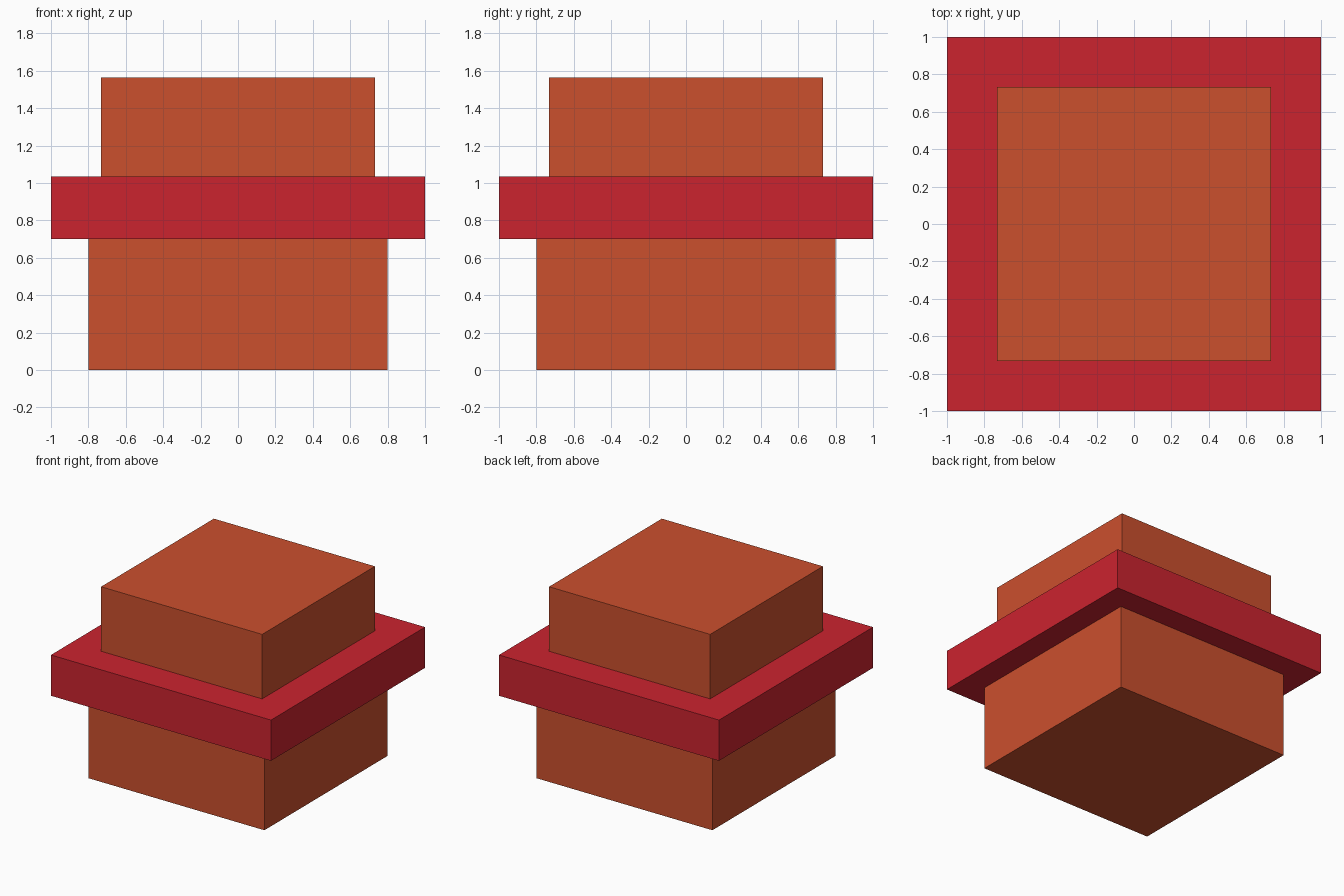
import bpy

if "Cube" in bpy.data.objects:
    bpy.data.objects.remove(bpy.data.objects["Cube"])


def material(name, colour):
    mat = bpy.data.materials.new(name)
    mat.diffuse_color = colour
    mat.use_nodes = True
    mat.node_tree.nodes["Principled BSDF"].inputs["Base Color"].default_value = mat.diffuse_color
    return mat


def block(name, half_width, bottom, top, mat):
    bpy.ops.mesh.primitive_cube_add(size=1, location=(0, 0, (bottom + top) / 2))
    obj = bpy.context.object
    obj.name = name
    obj.scale = (2 * half_width, 2 * half_width, top - bottom)
    bpy.ops.object.transform_apply(location=False, rotation=False, scale=True)
    obj.data.materials.append(mat)
    return obj


orange = material("orange", (0.60, 0.08, 0.027, 1))
red = material("red", (0.60, 0.017, 0.028, 1))

# Stacked square blocks: base, wide slab, narrower cap
block("base_block", 0.80, 0.0, 0.70, orange)
block("middle_slab", 1.00, 0.70, 1.035, red)
block("top_block", 0.732, 1.035, 1.565, orange)
